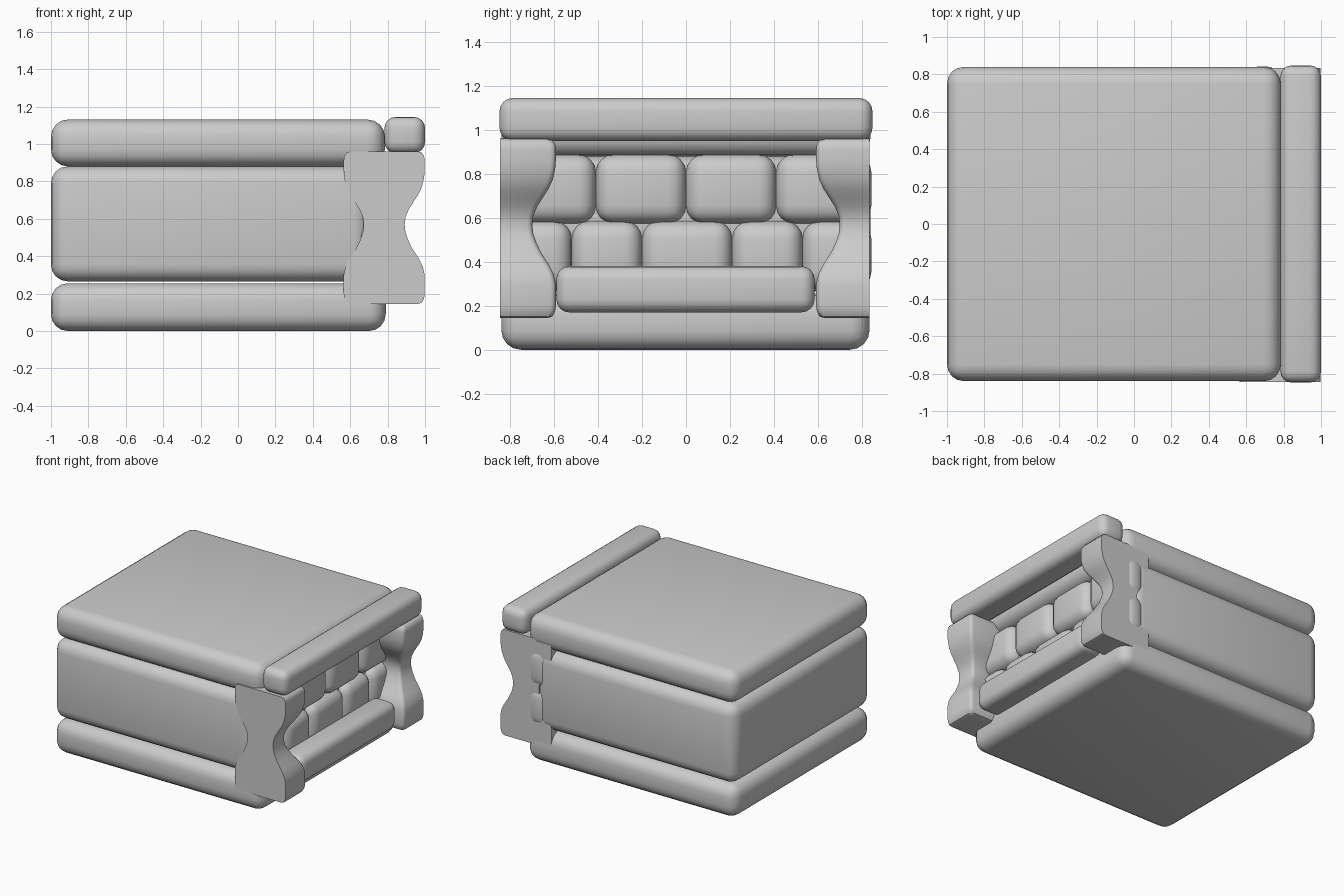
import bpy, bmesh
from math import sin, cos, pi

if "Cube" in bpy.data.objects:
    bpy.data.objects.remove(bpy.data.objects["Cube"])


def finish(bm, name):
    bmesh.ops.recalc_face_normals(bm, faces=bm.faces)
    me = bpy.data.meshes.new(name)
    bm.to_mesh(me)
    bm.free()
    ob = bpy.data.objects.new(name, me)
    bpy.context.collection.objects.link(ob)
    bpy.context.view_layer.objects.active = ob
    ob.select_set(True)
    bpy.ops.object.shade_smooth_by_angle(angle=0.7)
    ob.select_set(False)
    return ob


def rounded_box(name, x, y, z, r, seg=4):
    """Box given by its (min, max) ranges, with all edges rounded."""
    bm = bmesh.new()
    bmesh.ops.create_cube(bm, size=1)
    for v in bm.verts:
        v.co = [(a[0] + a[1]) / 2 + c * (a[1] - a[0])
                for a, c in zip((x, y, z), v.co)]
    bmesh.ops.bevel(bm, geom=bm.edges[:], offset=r, segments=seg,
                    profile=0.5, affect='EDGES')
    return finish(bm, name)


def pillar(name, side, outer):
    """Waisted pillar: flat outer face, the other three sides curve inward."""
    rings = [(0.145, 0.035), (0.152, 0.015), (0.175, 0.003), (0.20, 0),
             (0.30, 0.0), (0.345, 0.01), (0.39, 0.033), (0.44, 0.066),
             (0.49, 0.09), (0.53, 0.103), (0.57, 0.107), (0.61, 0.102),
             (0.65, 0.085), (0.69, 0.06), (0.73, 0.034), (0.77, 0.015),
             (0.82, 0.003), (0.86, 0), (0.91, 0), (0.935, 0.003),
             (0.953, 0.015), (0.96, 0.035)]
    bm = bmesh.new()
    r, loops = 0.025, []
    for z, d in rings:
        x0, x1, yi = 0.565 + d, 0.998 - d, 0.592 + d
        pts = [(x0, outer), (x1, outer)]
        for cx, start in ((x1 - r, 0), (x0 + r, pi / 2)):
            for i in range(4):
                a = start + i * pi / 6
                pts.append((cx + r * cos(a), yi + r - r * sin(a)))
        loops.append([bm.verts.new((px, side * py, z)) for px, py in pts])
    n = len(loops[0])
    for a, b in zip(loops, loops[1:]):
        for i in range(1, n):
            j = (i + 1) % n
            bm.faces.new((a[i], a[j], b[j], b[i]))
    # flat outer face as one outline, then the two caps
    bm.faces.new([l[0] for l in loops] + [l[1] for l in reversed(loops)])
    bm.faces.new(loops[0])
    bm.faces.new(loops[-1])
    return finish(bm, name)


# main body: three stacked slabs
rounded_box("base_slab", (-1, 0.79), (-0.84, 0.835), (0, 0.255), 0.09)
rounded_box("body_block", (-1, 0.705), (-0.84, 0.84), (0.265, 0.88), 0.09)
rounded_box("top_slab", (-1, 0.785), (-0.84, 0.84), (0.88, 1.13), 0.09)

# mantel beam and hearth bar
rounded_box("mantel", (0.783, 1.0), (-0.848, 0.848), (0.95, 1.145), 0.06)
rounded_box("hearth_bar", (0.75, 0.955), (-0.59, 0.585), (0.17, 0.38), 0.06)

# side pillars
pillar("left_pillar", -1, 0.846)
pillar("right_pillar", 1, 0.834)

# two staggered brick rows
rows = [("lower_brick", (0.275, 0.585), (-0.83, -0.52, -0.2, 0.21, 0.53, 0.843)),
        ("upper_brick", (0.575, 0.888), (-0.83, -0.41, 0.0, 0.41, 0.843))]
for label, z, cuts in rows:
    for i, (a, b) in enumerate(zip(cuts, cuts[1:])):
        rounded_box(f"{label}_{i + 1}", (0.59, 0.785), (a, b), z, 0.08)
